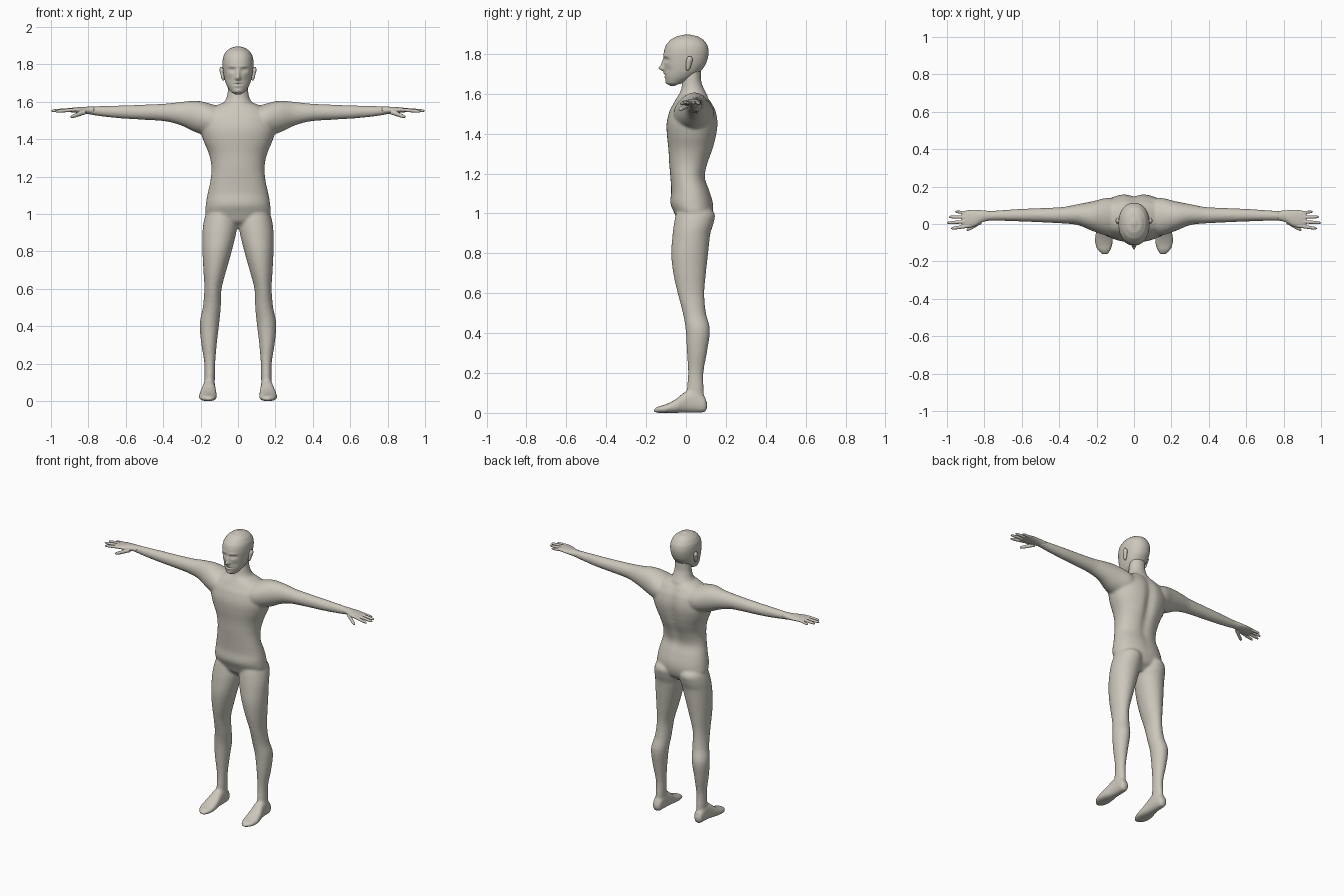
import bpy, bmesh, math

skin = bpy.data.materials.new("warm_grey_skin")
skin.diffuse_color = (0.60, 0.57, 0.50, 1)


def spline(p0, p1, p2, p3, t):
    return 0.5 * (2 * p1 + (p2 - p0) * t + (2 * p0 - 5 * p1 + 4 * p2 - p3) * t * t
                  + (3 * p1 - p0 - 3 * p2 + p3) * t ** 3)


def loft(bm, axis, rows, side=1, n=32, steps=6, power=2.0):
    """Skin smooth rings; each row is (position along axis, min a, max a, min b, max b)."""
    fine = []
    for i in range(len(rows) - 1):
        q = [rows[max(i - 1, 0)], rows[i], rows[i + 1], rows[min(i + 2, len(rows) - 1)]]
        for s in range(steps):
            t = s / steps
            r = [spline(*v, t) for v in zip(*q)]
            r[0] = q[1][0] + (q[2][0] - q[1][0]) * t
            fine.append(r)
    fine.append(rows[-1])
    rings = []
    for p, a0, a1, b0, b1 in fine:
        ring = []
        for k in range(n):
            c, s = math.cos(2 * math.pi * k / n), math.sin(2 * math.pi * k / n)
            a = (a0 + a1) / 2 + (a1 - a0) / 2 * math.copysign(abs(c) ** (2 / power), c)
            b = (b0 + b1) / 2 + (b1 - b0) / 2 * math.copysign(abs(s) ** (2 / power), s)
            x, y, z = {'x': (p, a, b), 'y': (a, p, b), 'z': (a, b, p)}[axis]
            ring.append(bm.verts.new((x * side, y, z)))
        rings.append(ring)
    for r0, r1 in zip(rings, rings[1:]):
        for k in range(n):
            bm.faces.new((r0[k], r0[(k + 1) % n], r1[(k + 1) % n], r1[k]))
    bm.faces.new(rings[0])
    bm.faces.new(rings[-1])
    return [v for r in rings for v in r]


def finish(bm, name, voxel=0, smooth=0):
    # closed parts are lofted separately, so normals are fixed island by island
    bmesh.ops.recalc_face_normals(bm, faces=bm.faces)
    for f in bm.faces:
        f.smooth = True
    me = bpy.data.meshes.new(name)
    bm.to_mesh(me)
    bm.free()
    me.materials.append(skin)
    ob = bpy.data.objects.new(name, me)
    bpy.context.collection.objects.link(ob)
    if voxel:
        m = ob.modifiers.new("fuse", 'REMESH')
        m.mode, m.voxel_size, m.use_smooth_shade = 'VOXEL', voxel, True
        m = ob.modifiers.new("soften", 'SMOOTH')
        m.factor, m.iterations = 0.5, smooth
    return ob


def gauss(d, s):
    return math.exp(-(d / s) ** 2)


# Body: torso with spine groove
body = bmesh.new()
torso = [(0.925, -.05, .05, .00, .08), (0.96, -.13, .13, -.04, .12),
         (1.00, -.172, .172, -.058, .135), (1.05, -.172, .172, -.078, .136),
         (1.11, -.162, .162, -.074, .12), (1.18, -.147, .147, -.078, .098),
         (1.25, -.142, .142, -.084, .112), (1.32, -.155, .155, -.088, .138),
         (1.40, -.187, .187, -.096, .157), (1.46, -.20, .20, -.096, .162),
         (1.52, -.19, .19, -.08, .15), (1.565, -.15, .15, -.055, .125),
         (1.59, -.095, .095, -.04, .105), (1.605, -.05, .05, -.02, .09)]
for v in loft(body, 'z', torso, n=64, power=2.2):
    if v.co.y > 0.03:
        v.co.y -= 0.018 * gauss(v.co.x, .03) * gauss(v.co.z - 1.38, .2)

# Neck
loft(body, 'z', [(1.55, -.08, .08, -.04, .11), (1.59, -.078, .078, -.038, .108),
                 (1.62, -.062, .062, -.025, .092), (1.66, -.054, .054, -.018, .077),
                 (1.74, -.052, .052, -.01, .075)])

leg = [(1.05, .03, .14, -.03, .10), (1.00, .008, .172, -.05, .143),
       (0.95, .004, .185, -.06, .138), (0.90, .010, .19, -.067, .122),
       (0.80, .034, .19, -.074, .111), (0.70, .062, .185, -.064, .10),
       (0.60, .088, .18, -.042, .092), (0.50, .092, .188, -.016, .10),
       (0.42, .10, .204, -.002, .12), (0.32, .112, .198, .004, .108),
       (0.20, .122, .18, .01, .088), (0.10, .124, .18, .004, .09),
       (0.04, .13, .178, .01, .09)]
foot = [(.107, .142, .168, .025, .05), (.095, .127, .182, .004, .08),
        (.05, .121, .186, .001, .115), (0, .119, .192, .001, .108),
        (-.05, .114, .205, 0, .07), (-.10, .113, .209, 0, .044),
        (-.14, .124, .195, 0, .032), (-.162, .14, .172, .004, .02)]
arm = [(.05, -.05, .13, 1.43, 1.56), (.14, -.062, .14, 1.415, 1.588),
       (.22, -.038, .122, 1.435, 1.606), (.30, -.006, .106, 1.472, 1.60),
       (.38, .003, .091, 1.495, 1.591), (.50, .009, .085, 1.504, 1.585),
       (.62, .014, .08, 1.511, 1.581), (.72, .017, .073, 1.521, 1.578),
       (.80, .018, .070, 1.532, 1.575)]
for side in (-1, 1):
    loft(body, 'z', leg, side)
    loft(body, 'y', foot, side, power=2.4)
    loft(body, 'x', arm, side)
finish(body, "body", 0.008, 5)

# Head with sculpted face: (x, z, spread x, spread z, push along y)
head = bmesh.new()
skull = [(1.640, -.016, .016, -.08, -.055), (1.652, -.037, .037, -.096, -.02),
         (1.68, -.056, .056, -.104, .035), (1.71, -.069, .069, -.107, .072),
         (1.75, -.078, .078, -.11, .10), (1.80, -.083, .083, -.112, .113),
         (1.84, -.079, .079, -.102, .108), (1.87, -.063, .063, -.078, .088),
         (1.888, -.04, .04, -.046, .058), (1.897, -.01, .01, -.008, .02)]
face = [(0, 1.727, .012, .013, -.026), (0, 1.75, .010, .02, -.013),
        (0, 1.694, .022, .004, .004), (0, 1.703, .018, .006, -.005),
        (0, 1.685, .016, .006, -.004), (0, 1.657, .018, .01, -.005)]
for s in (-1, 1):
    face += [(s * .033, 1.771, .017, .010, .013), (s * .033, 1.770, .010, .005, -.006),
             (s * .032, 1.790, .022, .007, -.004), (s * .045, 1.72, .016, .018, .004)]
for v in loft(head, 'z', skull, n=96, steps=9, power=2.15):
    x, y, z = v.co
    if y < -0.03:
        v.co.y += sum(d * gauss(x - fx, sx) * gauss(z - fz, sz) for fx, fz, sx, sz, d in face)

# Ears
for side in (-1, 1):
    loft(head, 'z', [(1.715, .074, .082, .004, .012), (1.725, .072, .088, -.001, .02),
                     (1.75, .072, .094, 0, .028), (1.772, .074, .099, .002, .034),
                     (1.786, .078, .096, .01, .028)], side, n=16, steps=3)
finish(head, "head")

# Hands: palm, four fingers and a thumb
palm = [(.77, .018, .070, 1.533, 1.575), (.81, .010, .073, 1.536, 1.574),
        (.85, -.012, .076, 1.540, 1.572), (.89, -.022, .074, 1.544, 1.568),
        (.92, -.018, .068, 1.548, 1.563)]
# start x, y, z then tip x, y, z and radius
digits = [(.88, -.010, 1.557, .978, -.024, 1.549, .0095), (.88, .014, 1.558, 1.0, .006, 1.552, .0095),
          (.88, .037, 1.558, .99, .038, 1.552, .0095), (.88, .058, 1.556, .957, .066, 1.550, .0085),
          (.815, .012, 1.545, .895, -.032, 1.520, .012)]
for side, name in ((-1, "right_hand"), (1, "left_hand")):
    hand = bmesh.new()
    loft(hand, 'x', palm, side, n=24)
    for x0, y0, z0, x1, y1, z1, rad in digits:
        rows = []
        for t, k in ((0, 1), (.5, 1), (.85, .85), (.96, .6), (1, .3)):
            x, y, z, r = x0 + (x1 - x0) * t, y0 + (y1 - y0) * t, z0 + (z1 - z0) * t, rad * k
            rows.append((x, y - r, y + r, z - r, z + r))
        loft(hand, 'x', rows, side, n=12, steps=3)
    finish(hand, name, 0.003, 2)
